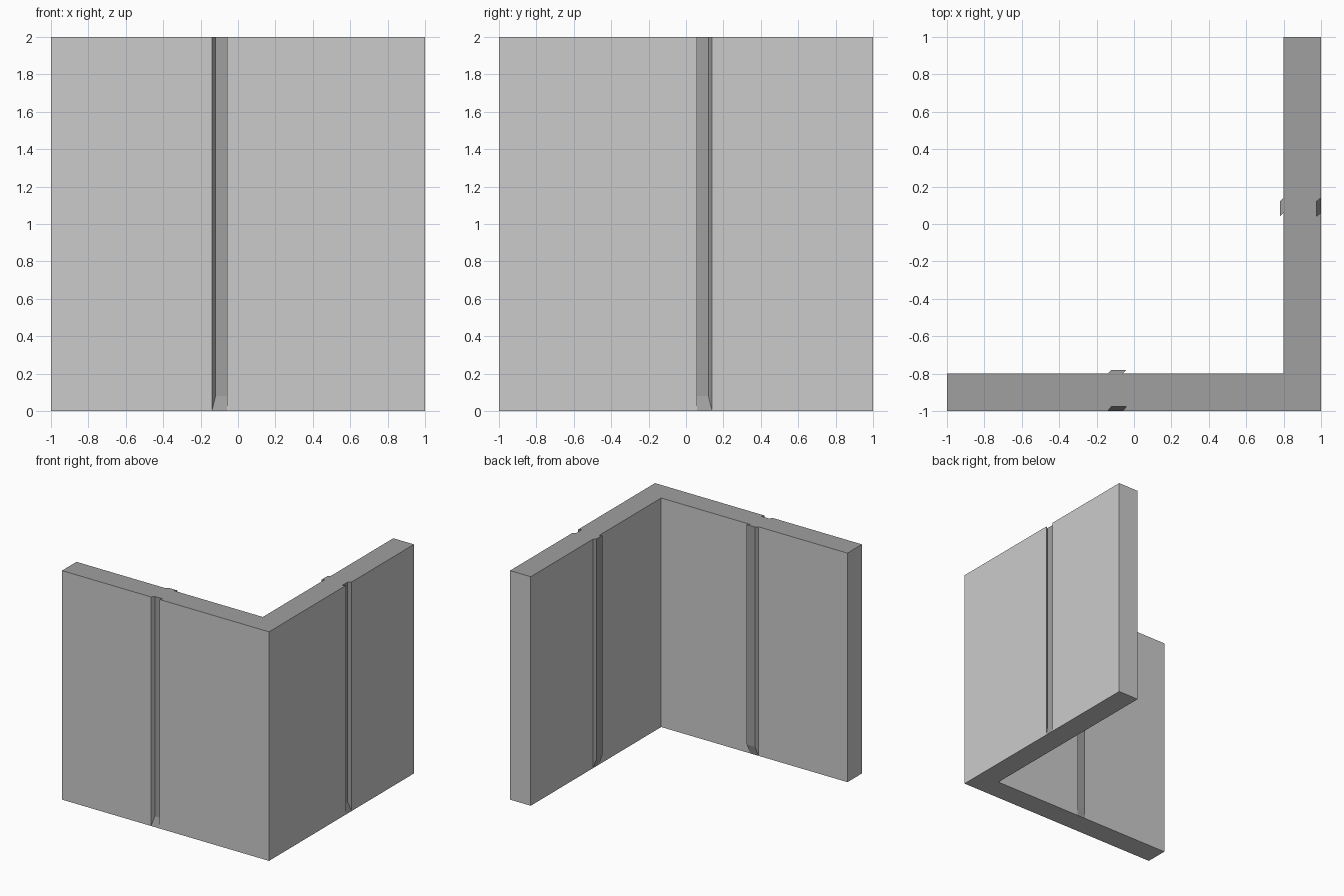
import bpy, bmesh

if "Cube" in bpy.data.objects:
    bpy.data.objects.remove(bpy.data.objects["Cube"])

def material(name, v):
    m = bpy.data.materials.new(name)
    m.diffuse_color = (v, v, v, 1)
    m.use_nodes = True
    m.node_tree.nodes["Principled BSDF"].inputs["Base Color"].default_value = m.diffuse_color
    return m

# Half of the plan outline; a third value of 1 marks the shifted strip edge
outer = [(-1, -1, 0), (-.14, -1, 0), (-.12, -.975, 1), (-.04, -.975, 1), (-.06, -1, 0)]
inner = [(-.06, -.8, 0), (-.04, -.78, 1), (-.12, -.78, 1), (-.14, -.8, 0), (-1, -.8, 0)]

def mirrored(pts):
    return [(-y, -x, s) for x, y, s in reversed(pts)]

outline = (outer + [(1, -1, 0)] + mirrored(outer)
           + mirrored(inner) + [(.8, -.8, 0)] + inner)

HEIGHT, LIFT = 2.0, .08
bm = bmesh.new()
low = [bm.verts.new((x, y, LIFT if s else 0)) for x, y, s in outline]
high = [bm.verts.new((x, y, HEIGHT)) for x, y, s in outline]
n = len(outline)

# Wall sides, with the groove and ridge strips in the darker grey
for i in range(n):
    j = (i + 1) % n
    f = bm.faces.new((low[i], low[j], high[j], high[i]))
    f.material_index = 1 if outline[i][2] or outline[j][2] else 0

# Steep slopes at the foot of each strip
for i in range(n - 1):
    if outline[i][2] and outline[i + 1][2]:
        f = bm.faces.new((low[i - 1], low[i + 2], low[i + 1], low[i]))
        f.material_index = 1

# Underside and darker top
bm.faces.new([v for v, p in zip(reversed(low), reversed(outline)) if not p[2]])
bm.faces.new(high).material_index = 1
bmesh.ops.recalc_face_normals(bm, faces=bm.faces[:])

mesh = bpy.data.meshes.new("corner_wall")
bm.to_mesh(mesh)
bm.free()
mesh.materials.append(material("light grey", .6))
mesh.materials.append(material("mid grey", .35))
wall = bpy.data.objects.new("corner_wall", mesh)
bpy.context.collection.objects.link(wall)
